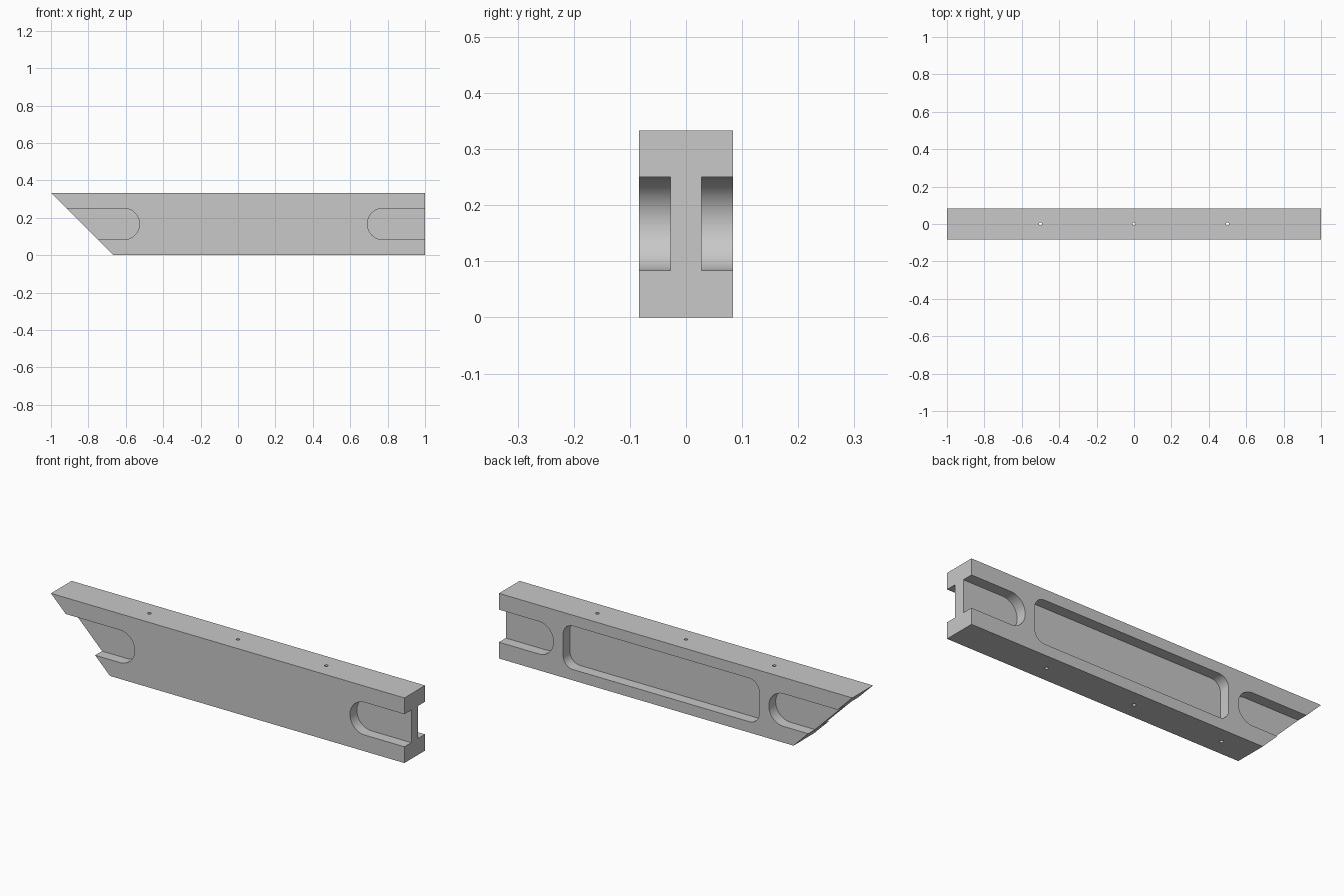
import bpy, bmesh, math

if "Cube" in bpy.data.objects:
    bpy.data.objects.remove(bpy.data.objects["Cube"], do_unlink=True)

HEIGHT = 1 / 3
HALF_DEPTH = 1 / 12
RECESS = 1 / 18       # depth of every slot and pocket
MID = HEIGHT / 2

grey = bpy.data.materials.new("plain grey")
grey.use_nodes = True
colour = (0.58, 0.58, 0.58, 1)
grey.diffuse_color = colour
grey.node_tree.nodes["Principled BSDF"].inputs["Base Color"].default_value = colour


def prism(name, profile, y0, y1):
    """Extrude an x-z profile from y0 to y1."""
    bm = bmesh.new()
    face = bm.faces.new([bm.verts.new((x, y0, z)) for x, z in profile])
    new = bmesh.ops.extrude_face_region(bm, geom=[face])["geom"]
    verts = [v for v in new if isinstance(v, bmesh.types.BMVert)]
    bmesh.ops.translate(bm, verts=verts, vec=(0, y1 - y0, 0))
    bmesh.ops.recalc_face_normals(bm, faces=bm.faces)
    mesh = bpy.data.meshes.new(name)
    bm.to_mesh(mesh)
    bm.free()
    obj = bpy.data.objects.new(name, mesh)
    bpy.context.collection.objects.link(obj)
    mesh.materials.append(grey)
    return obj


def rounded(x0, x1, z0, z1, r, steps=16):
    """Rounded rectangle profile; a full radius gives a slot."""
    corners = [(x1 - r, z1 - r), (x0 + r, z1 - r), (x0 + r, z0 + r), (x1 - r, z0 + r)]
    points = []
    for i, (cx, cz) in enumerate(corners):
        for s in range(steps + 1):
            a = math.pi / 2 * (i + s / steps)
            points.append((cx + r * math.cos(a), cz + r * math.sin(a)))
    return points


# Beam with a mitred end
beam = prism("mitred_beam",
             [(-1, HEIGHT), (HEIGHT - 1, 0), (1, 0), (1, HEIGHT)],
             -HALF_DEPTH, HALF_DEPTH)

# Round-nosed slots running out of both ends, on both sides
cutters = []
r = HEIGHT / 4
for side, label in ((-1, "front"), (1, "back")):
    y0, y1 = side * (HALF_DEPTH - RECESS), side * 0.2
    for x0, x1, end in ((-1.4, -0.527, "mitred"), (0.692, 1.4, "square")):
        profile = rounded(x0, x1, MID - r, MID + r, r - 0.0005)
        cutters.append(prism(f"{label}_{end}_slot_cutter", profile, y0, y1))

# Long pocket in the back
cutters.append(prism("back_pocket_cutter",
                     rounded(-0.472, 0.637, RECESS, HEIGHT - RECESS, RECESS),
                     HALF_DEPTH - RECESS, 0.2))

# Three vertical pin holes
for x in (-0.5, 0, 0.5):
    bpy.ops.mesh.primitive_cylinder_add(vertices=24, radius=0.009, depth=1,
                                        location=(x, 0, MID))
    hole = bpy.context.object
    hole.name = "pin_hole_cutter"
    hole.data.materials.append(grey)
    cutters.append(hole)

# Cut everything out of the beam, then drop the cutters
bpy.context.view_layer.objects.active = beam
for cutter in cutters:
    cutter.hide_render = True
    cut = beam.modifiers.new(cutter.name, 'BOOLEAN')
    cut.operation = 'DIFFERENCE'
    cut.solver = 'EXACT'
    cut.object = cutter
    bpy.ops.object.modifier_apply(modifier=cut.name)
for cutter in cutters:
    bpy.data.objects.remove(cutter, do_unlink=True)

bpy.ops.object.select_all(action='DESELECT')
beam.select_set(True)
bpy.ops.object.shade_smooth_by_angle(angle=math.radians(30))
